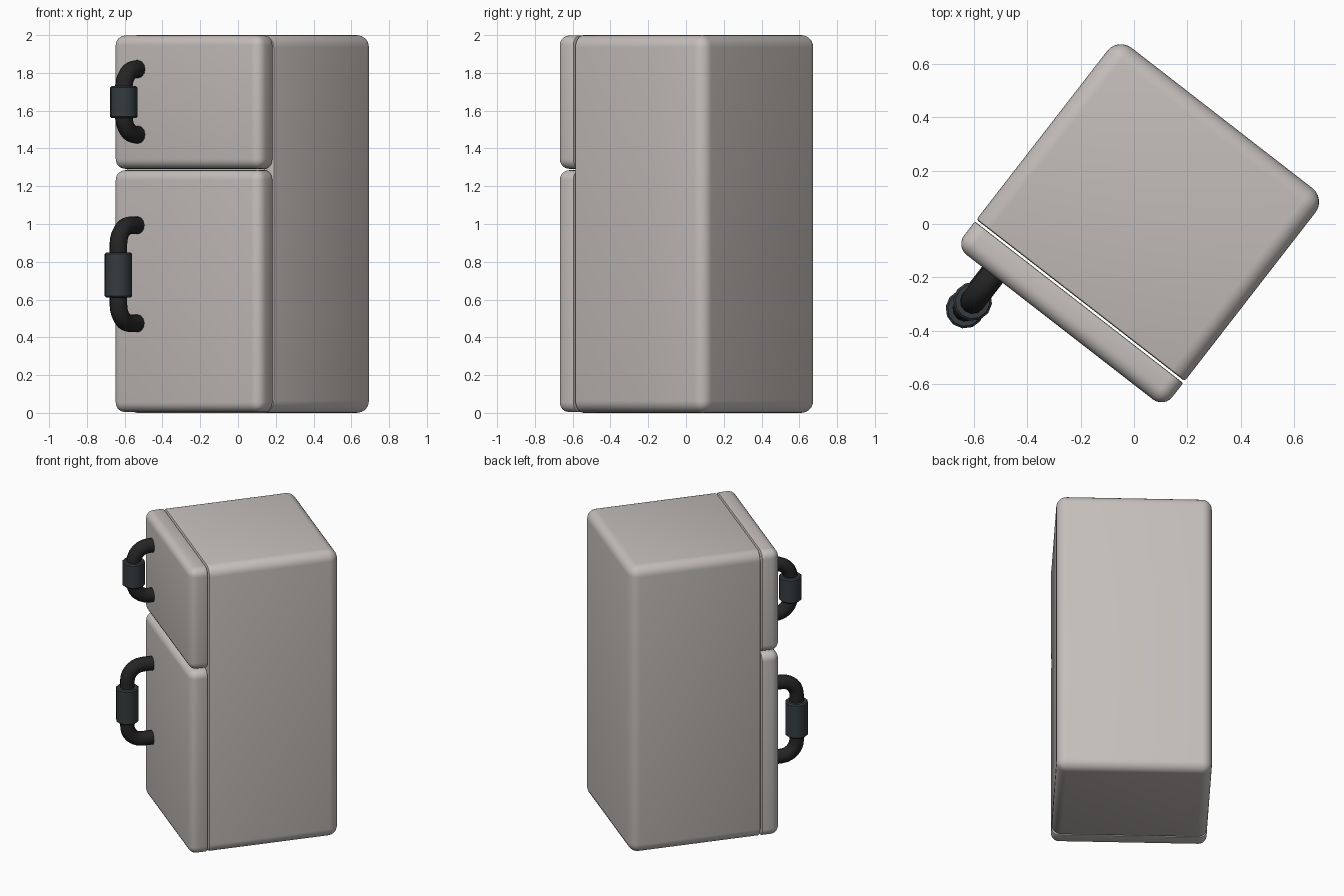
import bpy, bmesh
from math import radians, sin, cos, pi
from mathutils import Matrix, Vector

if "Cube" in bpy.data.objects:
    bpy.data.objects.remove(bpy.data.objects["Cube"])

TURN = Matrix.Rotation(radians(-37.8), 4, 'Z')   # whole fridge is turned about z


def material(name, rgb):
    m = bpy.data.materials.new(name)
    m.diffuse_color = (*rgb, 1)
    m.use_nodes = True
    m.node_tree.nodes["Principled BSDF"].inputs["Base Color"].default_value = m.diffuse_color
    return m


ENAMEL = material("warm_grey_enamel", (0.56, 0.52, 0.50))
BLACK = material("black_tube", (0.018, 0.018, 0.018))
SLATE = material("slate_grip", (0.035, 0.045, 0.052))


def add_mesh(name, bm, mat, angle=40):
    me = bpy.data.meshes.new(name)
    bm.to_mesh(me)
    bm.free()
    me.materials.append(mat)
    ob = bpy.data.objects.new(name, me)
    bpy.context.collection.objects.link(ob)
    ob.matrix_world = TURN
    bpy.ops.object.select_all(action='DESELECT')
    ob.select_set(True)
    bpy.context.view_layer.objects.active = ob
    bpy.ops.object.shade_smooth_by_angle(angle=radians(angle))
    return ob


def soft_box(name, x, y, z, crisp_y, radius, rim):
    """Box rounded on every edge, except the rim lying at crisp_y which stays tight."""
    bm = bmesh.new()
    bmesh.ops.create_cube(bm, size=1)
    for v in bm.verts:
        v.co = Vector([(a + b) / 2 + c * (b - a) for (a, b), c in zip((x, y, z), v.co)])

    def on_rim(e):
        return all(abs(v.co.y - crisp_y) < 1e-4 for v in e.verts)

    bmesh.ops.bevel(bm, geom=[e for e in bm.edges if not on_rim(e)], offset=radius,
                    segments=6, profile=0.5, affect='EDGES', clamp_overlap=True)
    bmesh.ops.bevel(bm, geom=[e for e in bm.edges if on_rim(e)], offset=rim,
                    segments=2, profile=0.5, affect='EDGES')
    bmesh.ops.recalc_face_normals(bm, faces=bm.faces)
    return add_mesh(name, bm, ENAMEL)


def handle(name, x, y, z0, z1, grip0, grip1):
    """Bent tube from the door out to depth y, with a fatter sleeve in the middle."""
    bend, root = 0.10, -0.44
    pts = [(x, root, z0)]
    for i in range(7):
        a = i * pi / 12
        pts.append((x, y + bend - bend * sin(a), z0 + bend - bend * cos(a)))
    pts += [(px, py, z0 + z1 - pz) for px, py, pz in reversed(pts)]
    cu = bpy.data.curves.new(name + "_tube", 'CURVE')
    cu.dimensions = '3D'
    cu.bevel_depth = 0.047
    cu.bevel_resolution = 4
    cu.use_fill_caps = True
    sp = cu.splines.new('POLY')
    sp.points.add(len(pts) - 1)
    for p, co in zip(sp.points, pts):
        p.co = (*co, 1)
    sp.use_smooth = True
    cu.materials.append(BLACK)
    ob = bpy.data.objects.new(name + "_tube", cu)
    bpy.context.collection.objects.link(ob)
    ob.matrix_world = TURN

    # sleeve
    bm = bmesh.new()
    bmesh.ops.create_cone(bm, cap_ends=True, segments=12, radius1=0.073, radius2=0.073,
                          depth=grip1 - grip0,
                          matrix=Matrix.Translation((x, y, (grip0 + grip1) / 2)))
    caps = [e for e in bm.edges if abs(e.verts[0].co.z - e.verts[1].co.z) < 1e-4]
    bmesh.ops.bevel(bm, geom=caps, offset=0.008, segments=1, affect='EDGES')
    add_mesh(name + "_grip", bm, SLATE)


# cabinet: tight rim where the doors meet it
soft_box("cabinet", (-0.477, 0.511), (-0.349, 0.516), (0.0, 2.0), -0.349, 0.065, 0.010)

# doors: tight rim at the back
for name, z in (("freezer_door", (1.292, 1.998)), ("lower_door", (0.004, 1.285))):
    soft_box(name, (-0.477, 0.511), (-0.476, -0.358), z, -0.358, 0.052, 0.006)

# handles
handle("freezer_handle", -0.30, -0.60, 1.473, 1.82, 1.56, 1.73)
handle("lower_handle", -0.305, -0.64, 0.474, 0.993, 0.61, 0.85)
